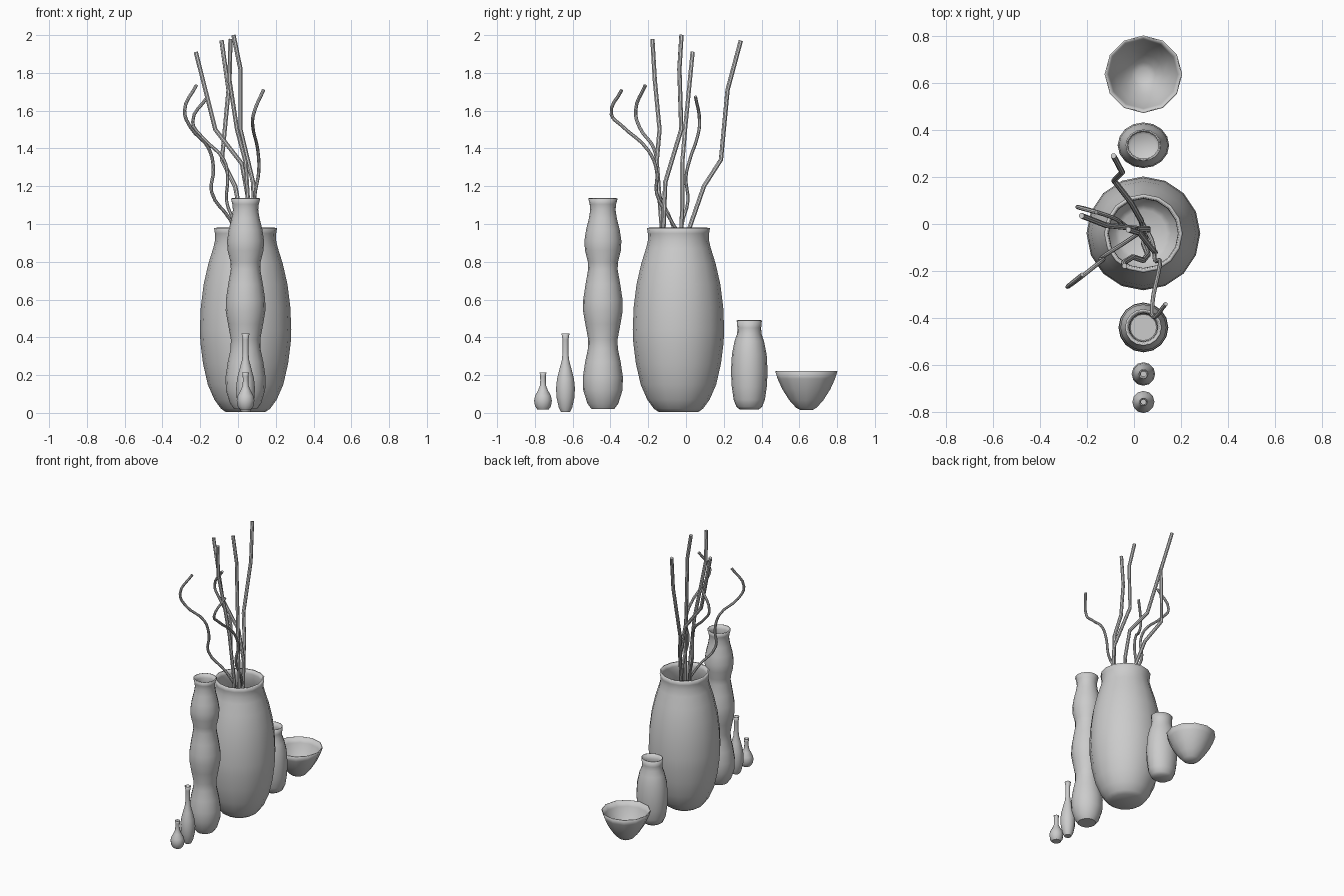
import bpy, math

CX = 0.04  # all vessels share this x


def vessel(name, y, profile, sides=16, wall=0.008, sx=1.0):
    """Lathe an open vessel from (radius, z) points, bottom to top."""
    verts, faces = [], []
    for r, z in profile:
        for j in range(sides):
            a = 2 * math.pi * j / sides
            verts.append((r * sx * math.cos(a), r * math.sin(a), z))
    for i in range(len(profile) - 1):
        for j in range(sides):
            k = (j + 1) % sides
            faces.append((i * sides + j, i * sides + k,
                          (i + 1) * sides + k, (i + 1) * sides + j))
    faces.append(tuple(reversed(range(sides))))
    me = bpy.data.meshes.new(name)
    me.from_pydata(verts, [], faces)
    ob = bpy.data.objects.new(name, me)
    ob.location = (CX, y, 0)
    bpy.context.collection.objects.link(ob)
    finish(ob)
    mod = ob.modifiers.new("wall", 'SOLIDIFY')
    mod.thickness = wall
    mod.offset = -1


def finish(ob):
    bpy.ops.object.select_all(action='DESELECT')
    ob.select_set(True)
    bpy.context.view_layer.objects.active = ob
    if ob.type == 'CURVE':
        bpy.ops.object.convert(target='MESH')
    bpy.ops.object.shade_smooth_by_angle(angle=math.radians(40))


def branch(name, pts, radius, curved=False):
    """Round stick through points, kinked or curved."""
    cu = bpy.data.curves.new(name, 'CURVE')
    cu.dimensions = '3D'
    cu.bevel_depth = radius
    cu.bevel_resolution = 2
    cu.use_fill_caps = True
    cu.resolution_u = 4
    sp = cu.splines.new('BEZIER')
    sp.bezier_points.add(len(pts) - 1)
    for bp, p in zip(sp.bezier_points, pts):
        bp.co = p
        kind = 'AUTO' if curved else 'VECTOR'
        bp.handle_left_type = bp.handle_right_type = kind
    if not curved:
        cu.resolution_u = 1
    ob = bpy.data.objects.new(name, cu)
    bpy.context.collection.objects.link(ob)
    finish(ob)


# Vessels in a row
vessel("large_vase", -0.04, [
    (0.105, 0.005), (0.13, 0.022), (0.165, 0.07), (0.20, 0.15), (0.225, 0.26),
    (0.239, 0.37), (0.242, 0.44), (0.237, 0.56), (0.222, 0.68), (0.197, 0.79),
    (0.172, 0.87), (0.161, 0.915), (0.162, 0.95), (0.167, 0.978)], 16, 0.014)
vessel("tall_wavy_vase", -0.44, [
    (0.06, 0.02), (0.082, 0.05), (0.104, 0.12), (0.106, 0.19), (0.094, 0.27),
    (0.079, 0.34), (0.078, 0.39), (0.093, 0.47), (0.105, 0.54), (0.104, 0.60),
    (0.092, 0.68), (0.078, 0.76), (0.080, 0.80), (0.095, 0.86), (0.098, 0.91),
    (0.089, 0.97), (0.074, 1.03), (0.067, 1.075), (0.070, 1.105), (0.078, 1.135)])
vessel("medium_vase", 0.335, [
    (0.05, 0.018), (0.068, 0.032), (0.083, 0.07), (0.093, 0.14), (0.097, 0.22),
    (0.092, 0.31), (0.078, 0.38), (0.064, 0.42), (0.063, 0.45), (0.067, 0.49)],
    16, 0.006, 1.13)
vessel("bowl", 0.637, [
    (0.03, 0.014), (0.055, 0.028), (0.09, 0.067), (0.127, 0.125), (0.152, 0.18),
    (0.165, 0.22)], 12, 0.006)
vessel("slim_bottle", -0.638, [
    (0.024, 0.006), (0.036, 0.03), (0.047, 0.08), (0.050, 0.13), (0.045, 0.18),
    (0.031, 0.235), (0.019, 0.28), (0.0155, 0.32), (0.016, 0.39), (0.021, 0.42)],
    12, 0.004)
vessel("small_bottle", -0.757, [
    (0.03, 0.018), (0.042, 0.035), (0.047, 0.065), (0.042, 0.09), (0.026, 0.12),
    (0.016, 0.145), (0.0145, 0.17), (0.015, 0.195), (0.018, 0.213)], 12, 0.004)

# Straight kinked branches, tip to foot
branch("branch_left", [
    (-0.223, 0.035, 1.91), (-0.12, -0.005, 1.5), (0.02, -0.02, 1.32),
    (0.06, -0.02, 1.1), (0.06, -0.05, 0.1)], 0.012)
branch("branch_back", [
    (-0.087, 0.29, 1.97), (-0.05, 0.22, 1.71), (-0.085, 0.185, 1.34),
    (-0.015, 0.095, 1.2), (0.03, 0.015, 0.97), (0.05, -0.07, 0.1)], 0.012)
branch("branch_middle", [
    (-0.024, -0.024, 2.0), (0.013, -0.035, 1.82), (0.013, -0.025, 1.5),
    (0.08, -0.11, 1.22), (0.09, -0.12, 0.95), (0.07, -0.1, 0.1)], 0.012)
branch("branch_front", [
    (-0.04, -0.178, 1.98), (-0.045, -0.165, 1.76), (-0.005, -0.14, 1.5),
    (0.04, -0.155, 1.33), (0.06, -0.13, 1.0), (0.04, -0.08, 0.1)], 0.012)

# Thinner curling branches
branch("twig_front", [
    (0.135, -0.34, 1.71), (0.082, -0.395, 1.58), (0.078, -0.34, 1.52),
    (0.105, -0.2, 1.39), (0.11, -0.155, 1.28), (0.09, -0.155, 1.16),
    (0.08, -0.08, 1.02), (0.05, -0.02, 0.9), (0.05, -0.04, 0.1)], 0.009, True)
branch("twig_left", [
    (-0.22, -0.215, 1.735), (-0.283, -0.267, 1.6), (-0.25, -0.245, 1.51),
    (-0.155, -0.17, 1.4), (-0.13, -0.15, 1.29), (-0.14, -0.145, 1.17),
    (-0.04, -0.08, 1.02), (0.02, -0.04, 0.88), (0.03, -0.04, 0.1)], 0.009, True)
branch("twig_back", [
    (-0.16, 0.05, 1.675), (-0.24, 0.072, 1.54), (-0.19, 0.06, 1.46),
    (-0.075, 0.02, 1.34), (-0.055, 0.0, 1.25), (-0.06, 0.01, 1.12),
    (-0.02, -0.02, 1.0), (0.03, -0.03, 0.1)], 0.009, True)
